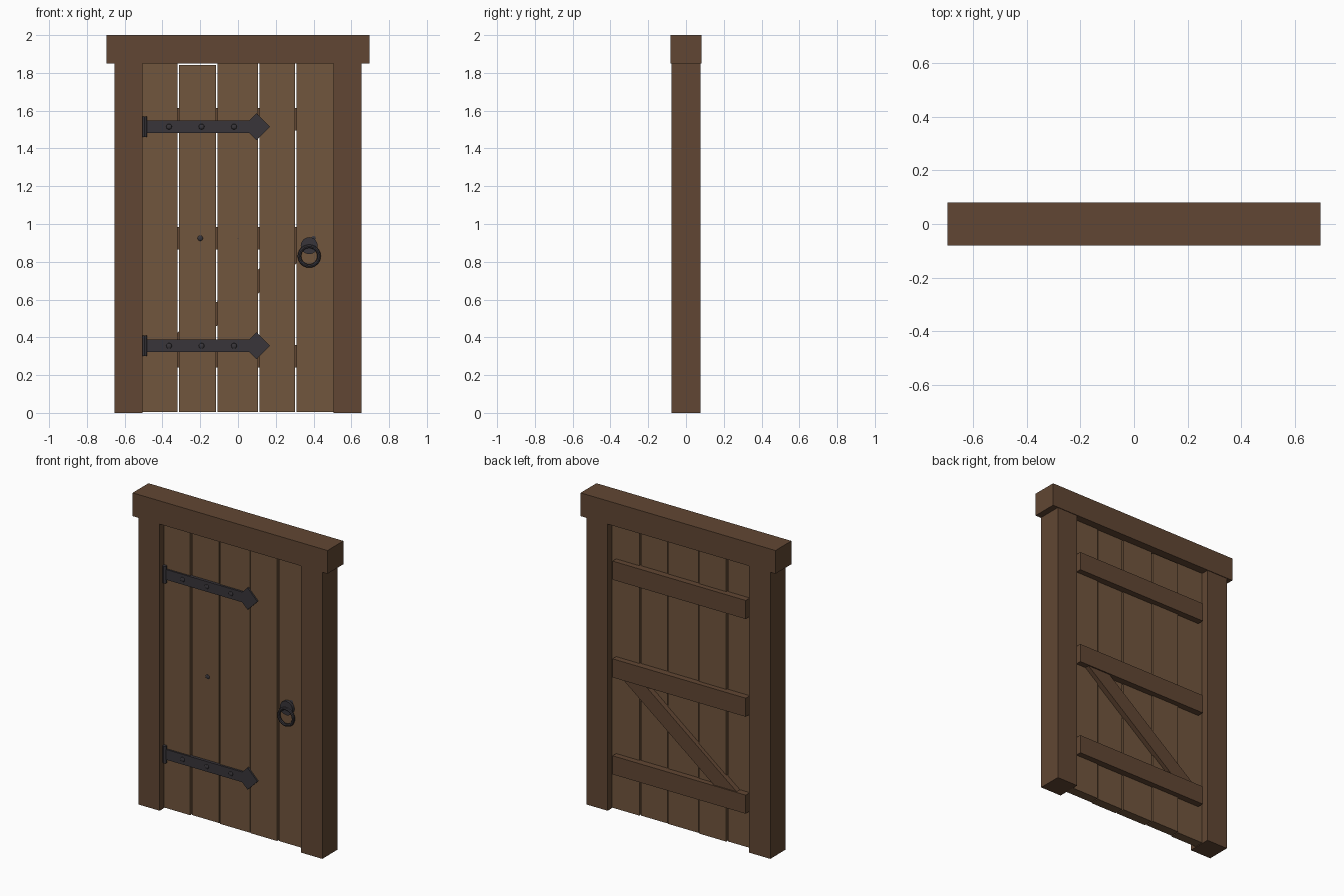
import bpy, math

if "Cube" in bpy.data.objects:
    bpy.data.objects.remove(bpy.data.objects["Cube"])


def material(name, rgb):
    m = bpy.data.materials.new(name)
    m.diffuse_color = (*rgb, 1)
    m.use_nodes = True
    m.node_tree.nodes["Principled BSDF"].inputs["Base Color"].default_value = m.diffuse_color
    return m


FRAME = material("dark_wood", (0.12, 0.062, 0.033))
PLANK = material("plank_wood", (0.165, 0.092, 0.047))
IRON = material("iron", (0.04, 0.036, 0.042))


def finish(name, mat, smooth=False):
    ob = bpy.context.object
    ob.name = name
    ob.data.materials.append(mat)
    if smooth:
        bpy.ops.object.shade_smooth_by_angle()
    return ob


def box(name, x, y, z, mat, tilt=0):
    """Box from (min, max) ranges, optionally tilted about y."""
    bpy.ops.mesh.primitive_cube_add(
        size=1, location=[sum(r) / 2 for r in (x, y, z)], rotation=(0, tilt, 0))
    ob = finish(name, mat)
    ob.scale = [r[1] - r[0] for r in (x, y, z)]
    return ob


def rivet(name, x, y, z):
    bpy.ops.mesh.primitive_uv_sphere_add(
        segments=12, ring_count=6, radius=0.015, location=(x, y, z))
    finish(name, IRON, True).scale.y = 0.5


# Door frame
for side, s in (("left", -1), ("right", 1)):
    box(f"{side}_post", sorted((s * 0.505, s * 0.655)), (-0.077, 0.077), (0, 1.85), FRAME)
box("lintel", (-0.695, 0.695), (-0.081, 0.081), (1.85, 2), FRAME)

# Planks with uneven widths and depths: left, right, front, top
planks = [(-0.505, -0.319, -0.032, 1.85), (-0.312, -0.117, -0.024, 1.843),
          (-0.109, 0.107, -0.030, 1.85), (0.114, 0.303, -0.033, 1.85),
          (0.310, 0.505, -0.027, 1.85)]
for i, (x0, x1, front, top) in enumerate(planks, 1):
    box(f"plank_{i}", (x0, x1), (front, front + 0.06), (0.004, top), PLANK)

# Ledges and diagonal brace on the back
for name, z in (("lower", 0.30), ("middle", 0.925), ("upper", 1.555)):
    box(f"{name}_ledge", (-0.475, 0.475), (0.022, 0.07), (z - 0.06, z + 0.06), FRAME)
box("diagonal_brace", (-0.485, 0.485), (0.022, 0.062), (0.5625, 0.6625), FRAME,
    -math.atan2(0.625, 0.8))

# Strap hinges: one silhouette with a diamond end, knuckle and rivets
for name, z in (("lower", 0.355), ("upper", 1.515)):
    h, c, r = 0.033, 0.098, 0.071
    outline = [(-0.49, -h), (c - r + h, -h), (c, -r), (c + r, 0),
               (c, r), (c - r + h, h), (-0.49, h)]
    n = len(outline)
    verts = [(x, y, z + dz) for y in (-0.043, -0.022) for x, dz in outline]
    faces = [list(range(n)), list(range(2 * n - 1, n - 1, -1))]
    faces += [(i, i + n, (i + 1) % n + n, (i + 1) % n) for i in range(n)]
    mesh = bpy.data.meshes.new(f"{name}_strap_hinge")
    mesh.from_pydata(verts, [], faces)
    mesh.materials.append(IRON)
    bpy.context.collection.objects.link(bpy.data.objects.new(mesh.name, mesh))
    bpy.ops.mesh.primitive_cylinder_add(
        vertices=12, radius=0.013, depth=0.11, location=(-0.494, -0.04, z))
    finish(f"{name}_hinge_knuckle", IRON, True)
    for i, x in enumerate((-0.365, -0.193, -0.021), 1):
        rivet(f"{name}_hinge_rivet_{i}", x, -0.043, z)

# Middle rivets, mostly sunk into the planks
for i in range(5):
    rivet(f"plank_rivet_{i + 1}", -0.4 + 0.2 * i, -0.0228, 0.925)

# Ring handle with round boss
bpy.ops.mesh.primitive_cylinder_add(
    vertices=16, radius=0.045, depth=0.025, location=(0.377, -0.0345, 0.885),
    rotation=(math.pi / 2, 0, 0))
finish("handle_boss", IRON, True)
bpy.ops.mesh.primitive_torus_add(
    major_segments=24, minor_segments=8, major_radius=0.052, minor_radius=0.0095,
    location=(0.377, -0.048, 0.83), rotation=(math.pi / 2, 0, 0))
finish("handle_ring", IRON, True)
